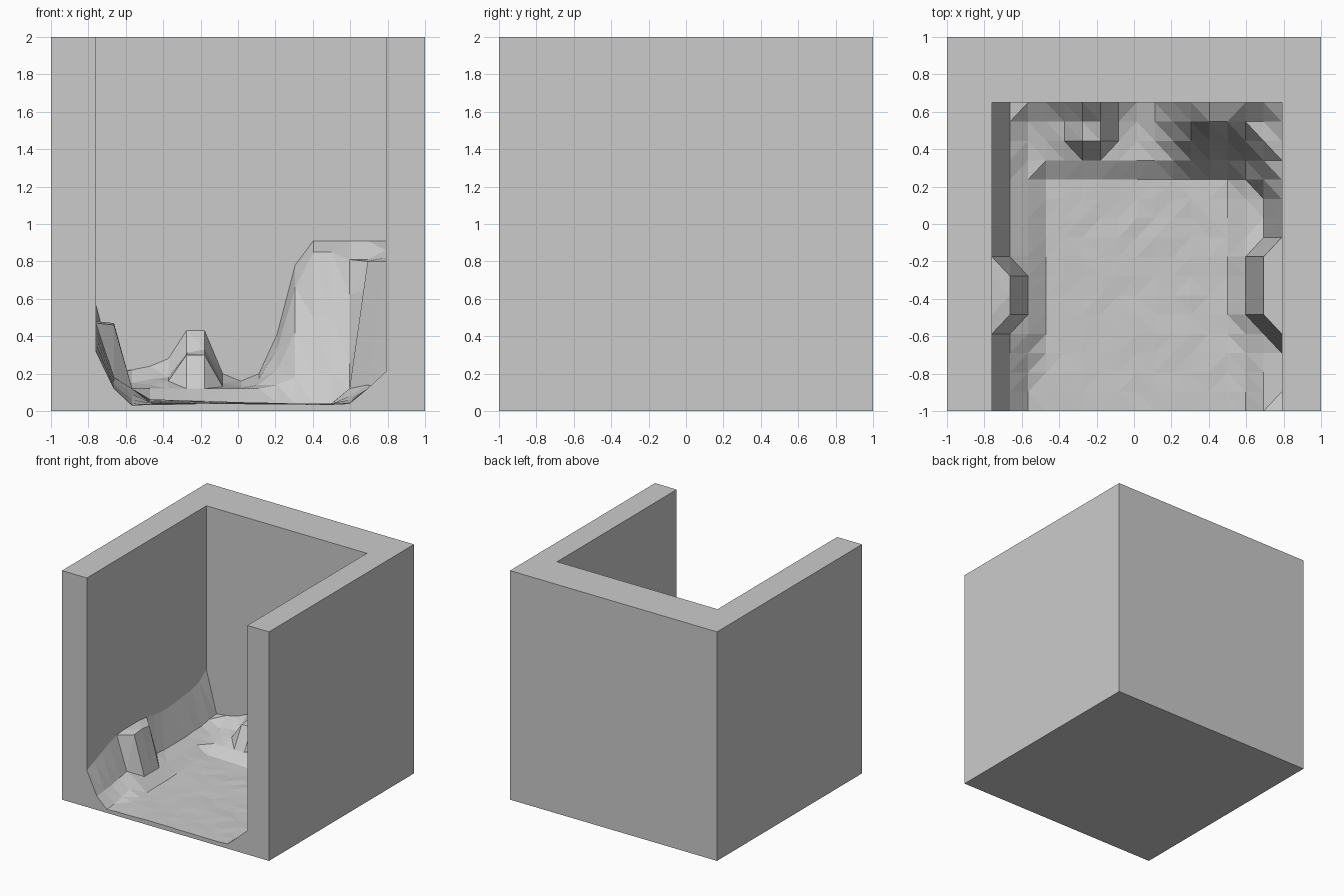
import bpy, bmesh, random

if "Cube" in bpy.data.objects:
    bpy.data.objects.remove(bpy.data.objects["Cube"])

random.seed(4)
N = 17
X0, X1, Y0, Y1 = -0.76, 0.79, -1.0, 0.65

# Open floor with slight unevenness, rising gently to a rear-left swell
h = [[0.035 + random.uniform(0, 0.006) for _ in range(N)] for _ in range(N)]
for j in range(1, 13):
    for i in range(3, 14):
        h[j][i] += 0.025 * (j / 12) * max(0, 1 - (i - 3) / 8)


def set_column(i, values):
    for j, v in enumerate(values):
        h[j][i] = v


# Left bank with its jutting rock
set_column(0, [.32, .36, .40, .44, .47, .48, .48, .48, .47, .45, .44, .44, .45, .46, .47, .50, .57])
set_column(1, [.12, .13, .14, .16, .18, .46, .47, .46, .18, .17, .17, .17, .17, .18, .18, .20, .21])
set_column(2, [.03, .04, .06, .09] + [.12] * 9)

# Right bank with its tall outcrop
set_column(14, [.04, .045, .05, .06, .08, .12, .12, .12, .12, .10, .10, .10, .12])
set_column(15, [.12, .12, .12, .12, .14, .80, .80, .80, .80, .14, .12, .13, .40])
set_column(16, [.21, .12, .12, .12] + [.80] * 9)

# Rear ledge, small pinnacle and high shelf (front to back, columns 2 to 16)
rear = [
    [.12, .12, .12, .12, .12, .12, .12, .12, .14, .18, .20, .20, .25, .65, .80],
    [.13, .14, .16, .30, .30, .13, .12, .14, .22, .42, .50, .52, .62, .80, .82],
    [.15, .17, .18, .31, .33, .15, .13, .17, .33, .66, .85, .85, .81, .81, .86],
    [.22, .24, .28, .43, .43, .20, .16, .20, .41, .78, .91, .91, .91, .91, .91],
]
for j, row in enumerate(rear):
    h[13 + j][2:] = row


def block(name):
    bpy.ops.mesh.primitive_cube_add(size=2, location=(0, 0, 1))
    bpy.context.object.name = name
    return bpy.context.object


# Cavity volume: rough terrain below, running out through the top and front
bm = bmesh.new()
ys = [Y0 - 0.3] + [Y0 + (Y1 - Y0) * j / (N - 1) for j in range(N)]
rows = [h[0]] + h
grid = [[bm.verts.new((X0 + (X1 - X0) * i / (N - 1), y, z)) for i, z in enumerate(r)]
        for y, r in zip(ys, rows)]
for a, b in zip(grid, grid[1:]):
    for i in range(N - 1):
        bm.faces.new((a[i], a[i + 1], b[i + 1], b[i]))
bmesh.ops.triangulate(bm, faces=bm.faces[:])
rim = [e for e in bm.edges if e.is_boundary]
ext = bmesh.ops.extrude_edge_only(bm, edges=rim)["geom"]
for v in ext:
    if isinstance(v, bmesh.types.BMVert):
        v.co.z = 2.4
bmesh.ops.holes_fill(bm, edges=[e for e in bm.edges if e.is_boundary], sides=0)
bmesh.ops.recalc_face_normals(bm, faces=bm.faces[:])
mesh = bpy.data.meshes.new("cavity")
bm.to_mesh(mesh)
bm.free()
cavity = bpy.data.objects.new("cavity", mesh)
bpy.context.collection.objects.link(cavity)
cavity.hide_render = True

# Walled block carved by the cavity
walls = block("walled_terrain_block")
mod = walls.modifiers.new("carve", "BOOLEAN")
mod.operation = "DIFFERENCE"
mod.solver = "EXACT"
mod.object = cavity
bpy.context.view_layer.objects.active = walls
bpy.ops.object.modifier_apply(modifier=mod.name)
bpy.data.objects.remove(cavity, do_unlink=True)
